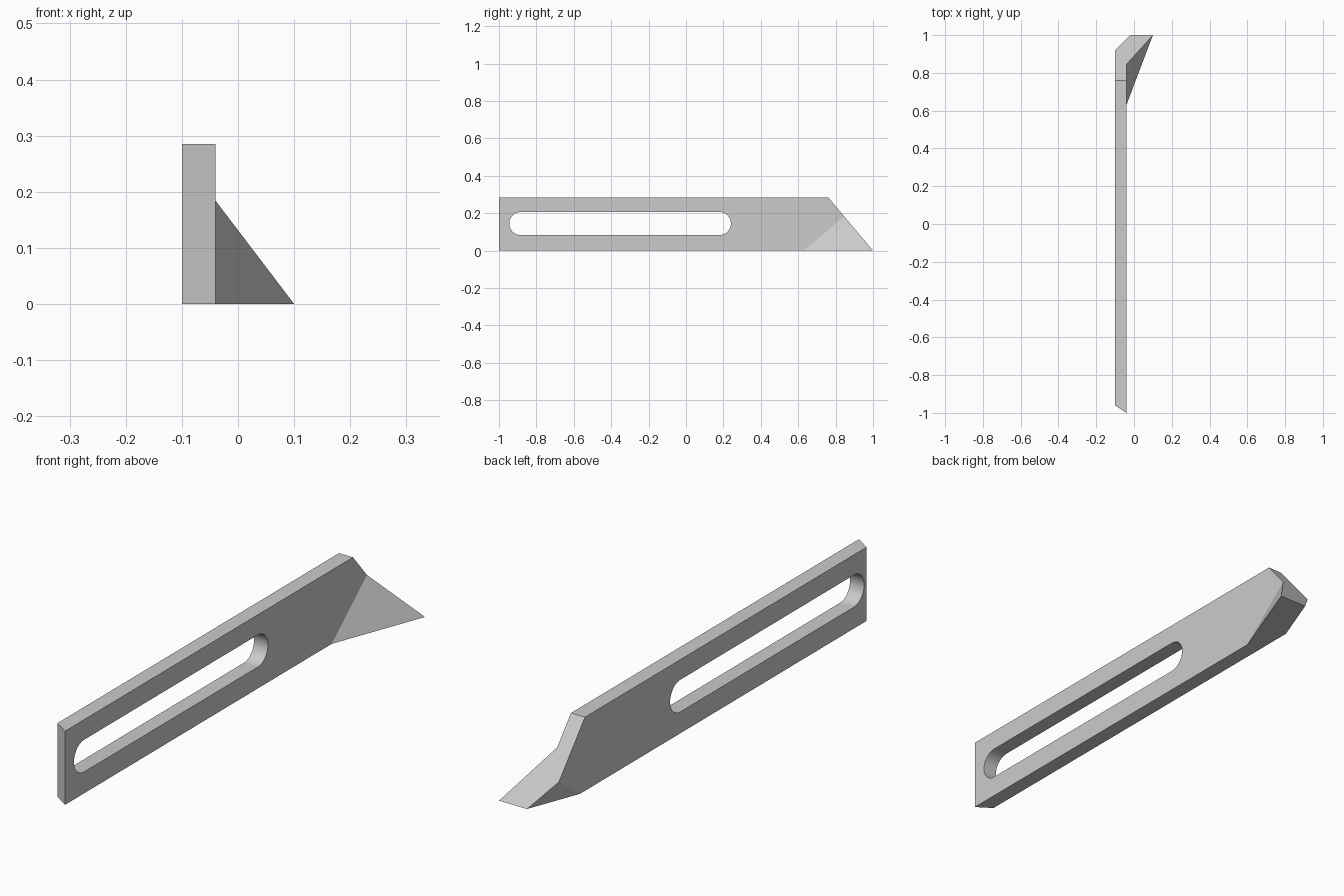
import bpy
import bmesh
from math import sin, cos, pi, radians

if "Cube" in bpy.data.objects:
    bpy.data.objects.remove(bpy.data.objects["Cube"], do_unlink=True)

# Main dimensions
H = 0.285                    # bar height
OUT, IN = -0.10, -0.04       # outer and inner side of the bar
TOP_END = 0.76               # where the sloped end starts

grey = bpy.data.materials.new("plain_grey")
grey.use_nodes = True
grey.diffuse_color = (0.6, 0.6, 0.6, 1)
grey.node_tree.nodes["Principled BSDF"].inputs["Base Color"].default_value = (0.6, 0.6, 0.6, 1)


def make_object(name, bm):
    bmesh.ops.recalc_face_normals(bm, faces=bm.faces)
    mesh = bpy.data.meshes.new(name)
    bm.to_mesh(mesh)
    bm.free()
    obj = bpy.data.objects.new(name, mesh)
    mesh.materials.append(grey)
    bpy.context.collection.objects.link(obj)
    return obj


def on_slope(x, y):
    """Point on the sloped end plane."""
    return (x, y, H * (1 - y) / (1 - TOP_END))


# Bar with the bent, sloped tip
points = {
    "out_front_low": (OUT, -0.96, 0), "out_front_top": (OUT, -0.96, H),
    "out_back_top": on_slope(OUT, TOP_END), "out_bend_top": on_slope(OUT, 0.92),
    "out_bend_low": (OUT, 0.79, 0),
    "in_front_low": (IN, -1, 0), "in_front_top": (IN, -1, H),
    "in_back_top": on_slope(IN, TOP_END), "in_bend_top": on_slope(IN, 0.845),
    "in_bend_low": (IN, 0.63, 0),
    "tip_in": (0.1, 1, 0), "tip_out": (-0.02, 1, 0),
}
faces = [
    "out_front_low out_front_top out_back_top out_bend_top out_bend_low",   # outer side
    "in_front_low in_front_top in_back_top in_bend_top in_bend_low",        # inner side
    "out_front_low out_front_top in_front_top in_front_low",                # front end
    "out_front_top out_back_top in_back_top in_front_top",                  # top
    "out_back_top in_back_top in_bend_top tip_in tip_out out_bend_top",     # sloped end
    "in_bend_top in_bend_low tip_in",                                       # inner bend
    "out_bend_top tip_out out_bend_low",                                    # outer bend
    "out_front_low out_bend_low tip_out tip_in in_bend_low in_front_low",   # underside
]
bm = bmesh.new()
verts = {key: bm.verts.new(co) for key, co in points.items()}
for face in faces:
    bm.faces.new([verts[key] for key in face.split()])
bar = make_object("slotted_bar", bm)

# Long round-ended slot
R, MID, STEPS = 0.062, 0.145, 24
bm = bmesh.new()
ring = []
for centre, start in ((0.24 - R, -pi / 2), (-0.945 + R, pi / 2)):
    for i in range(STEPS + 1):
        a = start + pi * i / STEPS
        ring.append(bm.verts.new((-0.2, centre + R * cos(a), MID + R * sin(a))))
cap = bm.faces.new(ring)
side = bmesh.ops.extrude_face_region(bm, geom=[cap])
bmesh.ops.translate(bm, vec=(0.3, 0, 0),
                    verts=[v for v in side["geom"] if isinstance(v, bmesh.types.BMVert)])
cutter = make_object("slot_cutter", bm)
cutter.hide_render = True

cut = bar.modifiers.new("slot", "BOOLEAN")
cut.operation = "DIFFERENCE"
cut.solver = "EXACT"
cut.object = cutter

bpy.ops.object.select_all(action="DESELECT")
bar.select_set(True)
bpy.context.view_layer.objects.active = bar
bpy.ops.object.modifier_apply(modifier=cut.name)
bpy.data.objects.remove(cutter, do_unlink=True)
bpy.ops.object.shade_smooth_by_angle(angle=radians(15))
